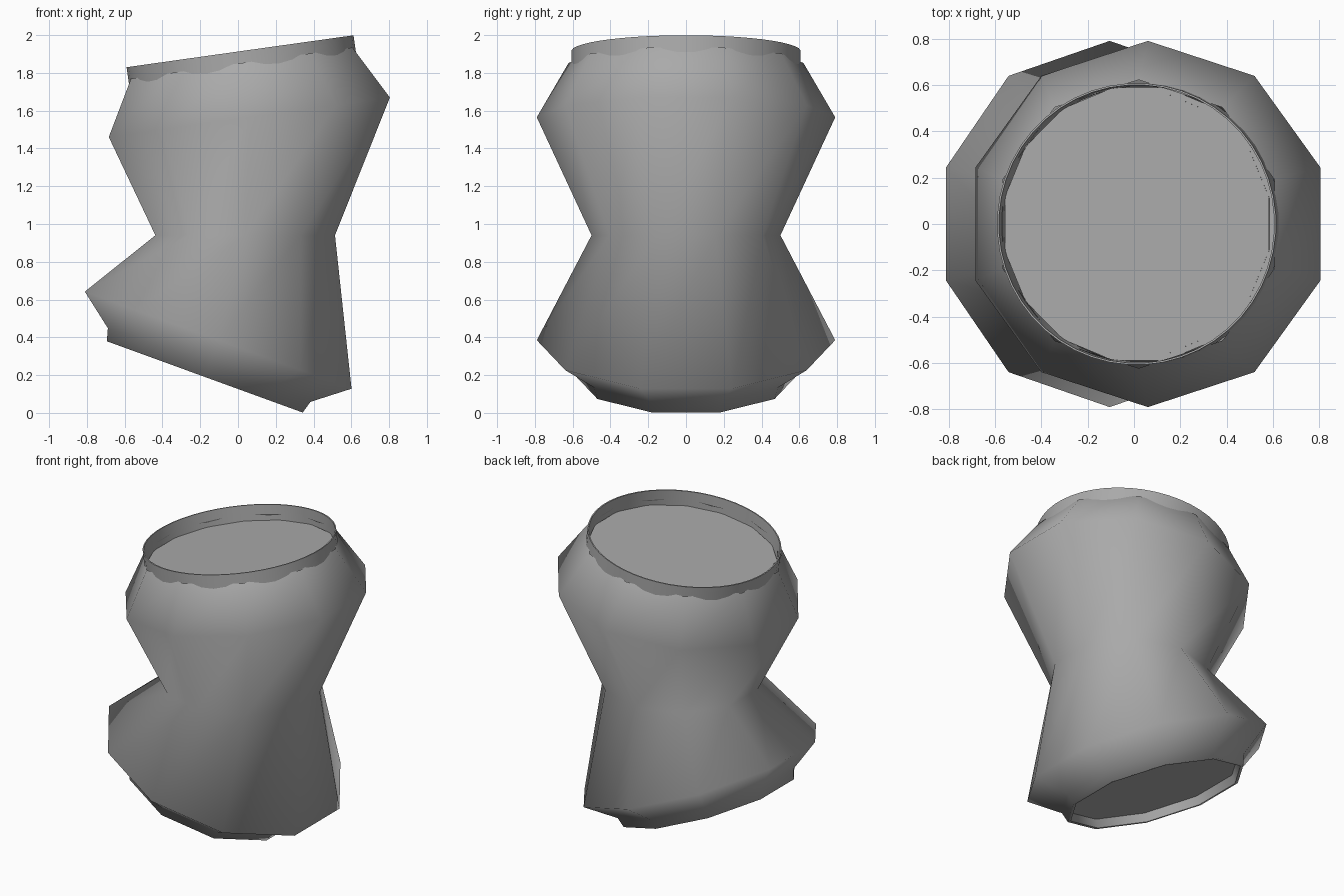
import bpy
import math
from mathutils import Vector, Matrix

cube = bpy.data.objects.get("Cube")
if cube:
    bpy.data.objects.remove(cube)

grey = bpy.data.materials.new("plain grey")
grey.use_nodes = True
colour = (0.4, 0.4, 0.4, 1)
grey.diffuse_color = colour
grey.node_tree.nodes["Principled BSDF"].inputs["Base Color"].default_value = colour


def ring(centre, tilt, along, radius, sides):
    """Regular polygon on an axis leaning in the xz plane, flat side facing +x."""
    lean = Matrix.Rotation(math.radians(-tilt), 3, "Y")
    base = Vector((centre[0], 0, centre[1]))
    points = []
    for i in range(sides):
        a = 2 * math.pi * (i + 0.5) / sides
        points.append(base + lean @ Vector((radius * math.cos(a), radius * math.sin(a), along)))
    return points


def skin(name, rings, cap_first=False, cap_only=False, angle=40):
    """Join rings of equal size into a smooth shaded surface."""
    n = len(rings[0])
    verts = [p for r in rings for p in r]
    faces = []
    for k in range(len(rings) - 1):
        for i in range(n):
            j = (i + 1) % n
            faces.append((k * n + i, k * n + j, (k + 1) * n + j, (k + 1) * n + i))
    if cap_first:
        faces.append(tuple(reversed(range(n))))
    if cap_only:
        faces.append(tuple(range(n)))
    mesh = bpy.data.meshes.new(name)
    mesh.from_pydata(verts, [], faces)
    mesh.materials.append(grey)
    obj = bpy.data.objects.new(name, mesh)
    bpy.context.collection.objects.link(obj)
    bpy.ops.object.select_all(action="DESELECT")
    obj.select_set(True)
    bpy.context.view_layer.objects.active = obj
    bpy.ops.object.shade_smooth_by_angle(angle=math.radians(angle))
    return obj


LOW = ((-0.105, 0.385), -20)    # lower bulge plane
WAIST = ((0.038, 0.94), 0)
HIGH = ((0.06, 1.565), 8)       # upper bulge plane

# Ten-sided body: recessed base, foot, lower bulge, waist, upper bulge, shoulder
body_profile = [
    (LOW, -0.15, 0.555), (LOW, -0.207, 0.56), (LOW, -0.207, 0.58),
    (LOW, -0.14, 0.60), (LOW, 0, 0.79), (WAIST, 0, 0.5),
    (HIGH, 0, 0.79), (HIGH, 0.29, 0.622),
]
skin("body", [ring(*plane, h, r, 10) for plane, h, r in body_profile],
     cap_first=True, angle=85)

# Round collar around the mouth
collar_profile = [(0.2, 0.608), (0.353, 0.608), (0.353, 0.6), (0.2, 0.595)]
skin("collar", [ring(*HIGH, h, r, 48) for h, r in collar_profile])

# Flat floor sunk inside the collar
floor_profile = [(0.25, 0.6), (0.25, 0.575)]
skin("mouth_floor", [ring(*HIGH, h, r, 16) for h, r in floor_profile], cap_only=False)
skin("mouth_disc", [ring(*HIGH, 0.252, 0.575, 16)], cap_only=True)
